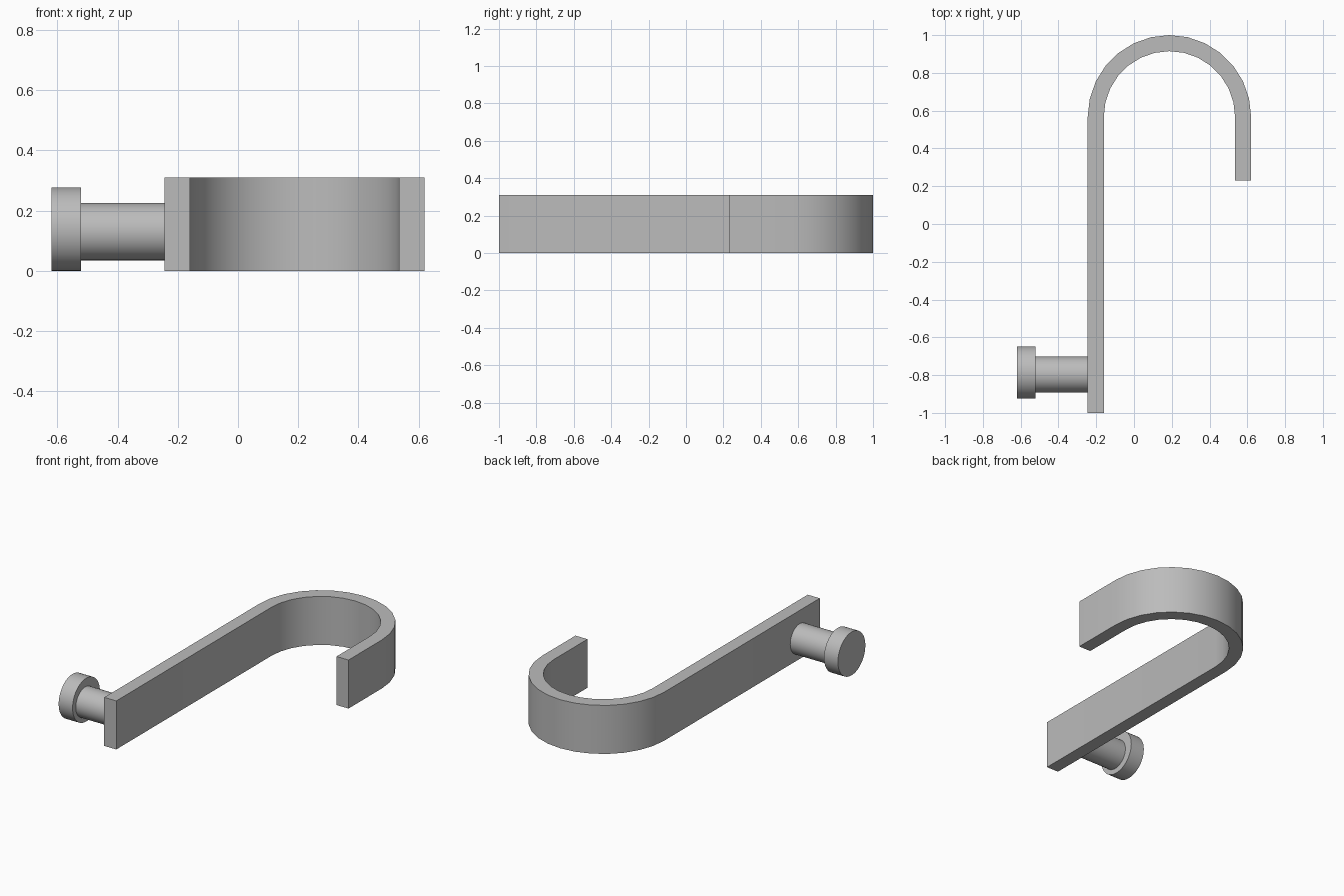
import bpy
import bmesh
import math

cube = bpy.data.objects.get("Cube")
if cube:
    bpy.data.objects.remove(cube, do_unlink=True)

GREY = (0.5, 0.5, 0.5, 1)
grey = bpy.data.materials.new("plain grey")
grey.use_nodes = True
grey.diffuse_color = GREY
grey.node_tree.nodes["Principled BSDF"].inputs["Base Color"].default_value = GREY


def finish(obj):
    """Give the part its colour and smooth its curved sides."""
    obj.data.materials.append(grey)
    bpy.ops.object.select_all(action='DESELECT')
    obj.select_set(True)
    bpy.context.view_layer.objects.active = obj
    bpy.ops.object.shade_smooth_by_angle(angle=math.radians(30))


def peg_part(name, x0, x1, y, z, radius):
    """Cylinder lying along x."""
    bpy.ops.mesh.primitive_cylinder_add(
        vertices=48, radius=radius, depth=x1 - x0,
        location=((x0 + x1) / 2, y, z), rotation=(0, math.pi / 2, 0))
    obj = bpy.context.object
    obj.name = name
    finish(obj)


# Hook band: long shank, half-round bend and short tip, extruded upward
CX, CY = 0.1875, 0.5675
OUTER, INNER = 0.4325, 0.3475
SHANK_END, TIP_END, HEIGHT, STEPS = -1.0, 0.23, 0.31, 14


def band_edge(radius):
    arc = [math.pi * (1 - i / STEPS) for i in range(STEPS + 1)]
    return ([(CX - radius, SHANK_END)]
            + [(CX + radius * math.cos(a), CY + radius * math.sin(a)) for a in arc]
            + [(CX + radius, TIP_END)])


bm = bmesh.new()
outer, inner = [[bm.verts.new((x, y, 0)) for x, y in band_edge(r)]
                for r in (OUTER, INNER)]
for i in range(len(outer) - 1):
    bm.faces.new((outer[i], inner[i], inner[i + 1], outer[i + 1]))
top = bmesh.ops.extrude_face_region(bm, geom=bm.faces[:])["geom"]
bmesh.ops.translate(bm, vec=(0, 0, HEIGHT),
                    verts=[v for v in top if isinstance(v, bmesh.types.BMVert)])
bmesh.ops.recalc_face_normals(bm, faces=bm.faces)
mesh = bpy.data.meshes.new("hook_band")
bm.to_mesh(mesh)
bm.free()
hook = bpy.data.objects.new("hook_band", mesh)
bpy.context.collection.objects.link(hook)
finish(hook)

# Peg on the shank, with a wider head
peg_part("peg_shaft", -0.53, -0.235, -0.797, 0.13, 0.095)
peg_part("peg_head", -0.62, -0.522, -0.786, 0.1385, 0.1385)
